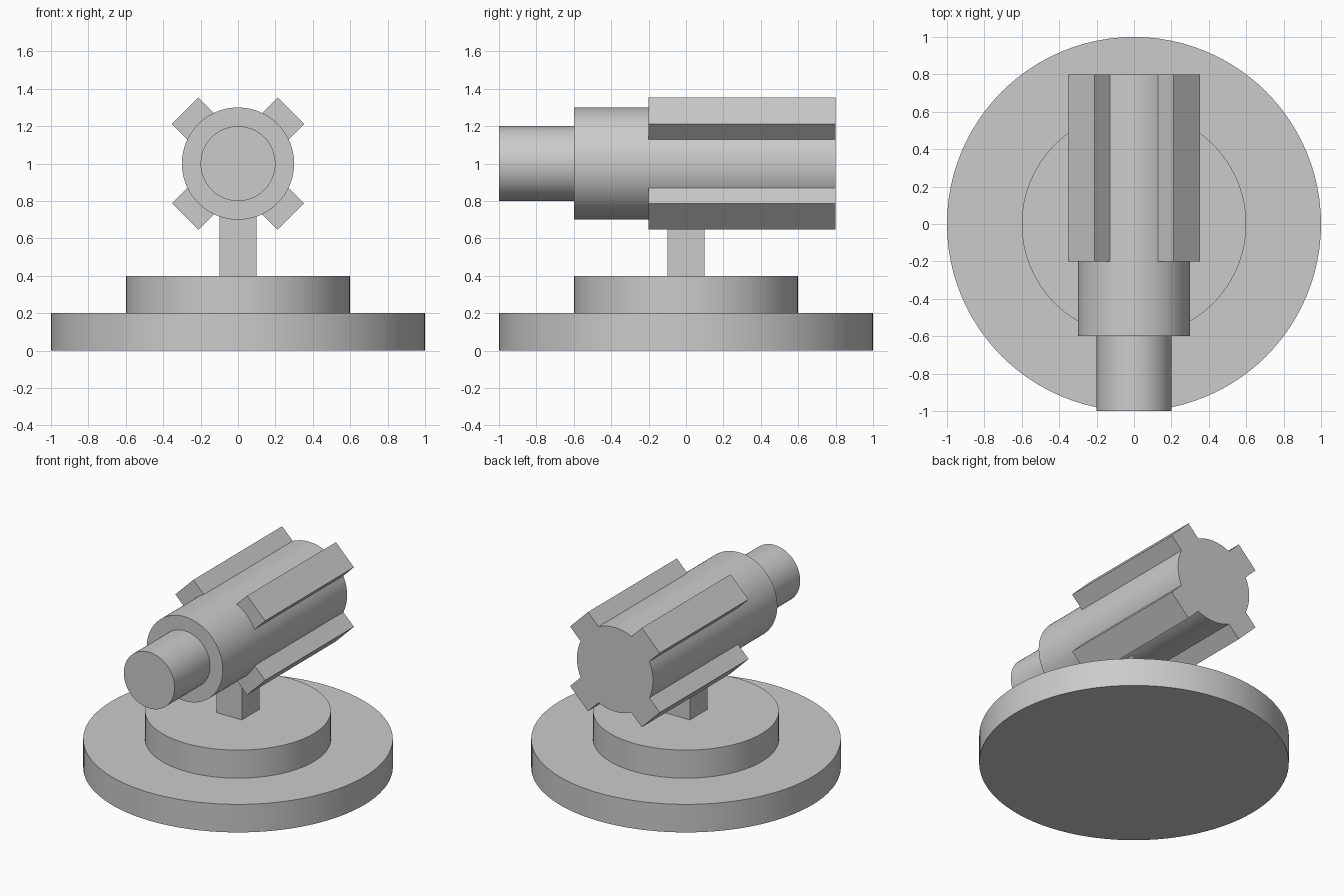
import bpy
from math import pi, sin, cos

if "Cube" in bpy.data.objects:
    bpy.data.objects.remove(bpy.data.objects["Cube"])

AXIS_Z = 1.0  # height of the horizontal barrel axis


def finish(name):
    obj = bpy.context.object
    obj.name = name
    return obj


def cylinder(name, radius, start, end, along_y=False):
    mid = (start + end) / 2
    bpy.ops.mesh.primitive_cylinder_add(
        vertices=96, radius=radius, depth=end - start,
        location=(0, mid, AXIS_Z) if along_y else (0, 0, mid),
        rotation=(pi / 2, 0, 0) if along_y else (0, 0, 0))
    bpy.ops.object.shade_smooth_by_angle()
    return finish(name)


def box(name, size, location, turn_y=0):
    bpy.ops.mesh.primitive_cube_add(size=1, location=location, rotation=(0, turn_y, 0))
    obj = finish(name)
    obj.scale = size
    bpy.ops.object.transform_apply(location=False, rotation=False, scale=True)
    return obj


# Stepped round base
cylinder("base_disc", 1.0, 0.0, 0.2)
cylinder("upper_disc", 0.6, 0.2, 0.4)

# Square post, reaching into the barrel
box("post", (0.2, 0.2, 0.4), (0, 0, 0.6))

# Barrel with narrower muzzle
cylinder("barrel", 0.3, -0.6, 0.8, along_y=True)
cylinder("muzzle", 0.2, -1.0, -0.6, along_y=True)

# Four diagonal fins around the rear of the barrel
for i in range(4):
    angle = pi / 4 + i * pi / 2
    box(f"fin_{i + 1}", (0.2, 1.0, 0.2),
        (0.3 * cos(angle), 0.3, AXIS_Z + 0.3 * sin(angle)), -angle)
